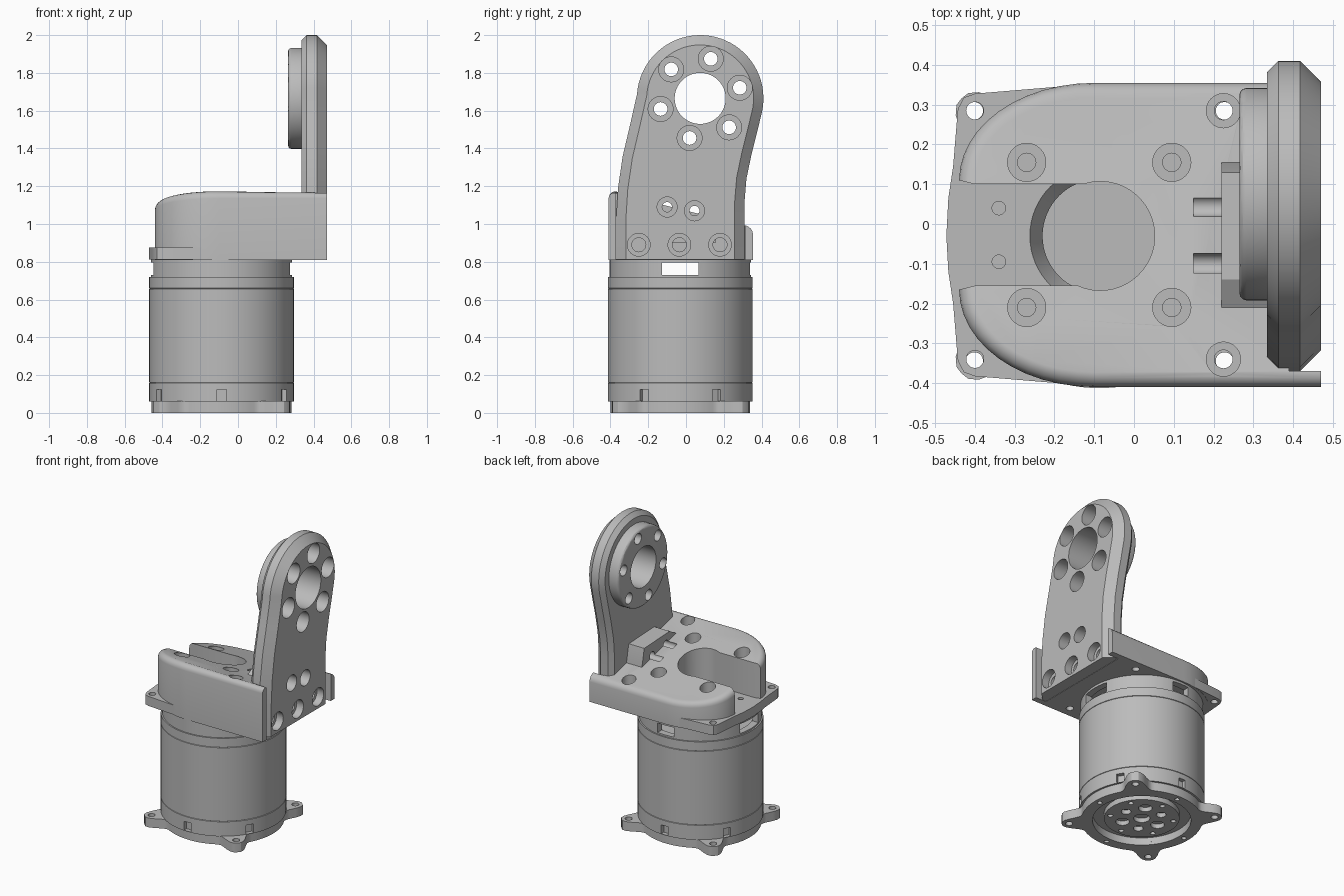
import bpy, bmesh, math
from math import sin, cos, radians, hypot
from mathutils import Vector, Matrix

if "Cube" in bpy.data.objects:
    bpy.data.objects.remove(bpy.data.objects["Cube"])

CX, CY = -0.087, -0.03        # motor axis
parts = []

metal = bpy.data.materials.new("light grey metal")
metal.use_nodes = True
metal.diffuse_color = (0.5, 0.5, 0.5, 1)
metal.node_tree.nodes["Principled BSDF"].inputs["Base Color"].default_value = (0.5, 0.5, 0.5, 1)


def finish(name, bm, keep=True):
    bmesh.ops.recalc_face_normals(bm, faces=bm.faces[:])
    me = bpy.data.meshes.new(name)
    bm.to_mesh(me)
    bm.free()
    ob = bpy.data.objects.new(name, me)
    bpy.context.collection.objects.link(ob)
    if keep:
        parts.append(ob)
    return ob


def prism(name, pts, lo, hi, axis="z", tweak=None):
    """Extrude an outline along z (x, y points) or x (y, z points)."""
    place = (lambda a, b: (a, b, lo)) if axis == "z" else (lambda a, b: (lo, a, b))
    bm = bmesh.new()
    face = bm.faces.new([bm.verts.new(place(*p)) for p in pts])
    ext = bmesh.ops.extrude_face_region(bm, geom=[face])["geom"]
    d = hi - lo
    bmesh.ops.translate(bm, vec=(0, 0, d) if axis == "z" else (d, 0, 0),
                        verts=[g for g in ext if isinstance(g, bmesh.types.BMVert)])
    bmesh.ops.recalc_face_normals(bm, faces=bm.faces[:])
    if tweak:
        tweak(bm)
    return finish(name, bm)


def bevel(bm, test, size, segments):
    edges = [e for e in bm.edges if test(e.verts[0].co) and test(e.verts[1].co)]
    bmesh.ops.bevel(bm, geom=edges, offset=size, offset_type="OFFSET",
                    segments=segments, profile=0.5, affect="EDGES", clamp_overlap=False)


def rod(name, r, p0, p1, r2=None, keep=False, n=32):
    p0, p1 = Vector(p0), Vector(p1)
    d = p1 - p0
    bm = bmesh.new()
    m = Matrix.Translation((p0 + p1) / 2) @ d.to_track_quat("Z", "Y").to_matrix().to_4x4()
    bmesh.ops.create_cone(bm, cap_ends=True, segments=n, radius1=r,
                          radius2=r if r2 is None else r2, depth=d.length, matrix=m)
    return finish(name, bm, keep)


def box(center, size, turn=0):
    bm = bmesh.new()
    m = Matrix.Translation((CX, CY, 0)) @ Matrix.Rotation(turn, 4, "Z") @ Matrix.Translation(center)
    bmesh.ops.create_cube(bm, size=1, matrix=m @ Matrix.Diagonal((*size, 1)))
    return finish("cutter", bm, False)


def lathe(name, profile, closed=False):
    bm = bmesh.new()
    vs = [bm.verts.new((CX + r, CY, z)) for r, z in profile]
    pairs = list(zip(vs, vs[1:])) + ([(vs[-1], vs[0])] if closed else [])
    es = [bm.edges.new(p) for p in pairs]
    bmesh.ops.spin(bm, geom=vs + es, axis=(0, 0, 1), cent=(CX, CY, 0),
                   angle=2 * math.pi, steps=72)
    bmesh.ops.remove_doubles(bm, verts=bm.verts[:], dist=1e-5)
    return finish(name, bm)


def cut(cutter, *targets):
    cutter.hide_render = True
    for ob in targets:
        bpy.context.view_layer.objects.active = ob
        mod = ob.modifiers.new("cut", "BOOLEAN")
        mod.operation, mod.solver, mod.object = "DIFFERENCE", "EXACT", cutter
        bpy.ops.object.modifier_apply(modifier=mod.name)
    bpy.data.objects.remove(cutter)


def polar(r, deg):
    return CX + r * cos(radians(deg)), CY + r * sin(radians(deg))


# Motor body with thin seams and six small slots
body = lathe("motor_body", [
    (0, .05), (.3, .05), (.3, .02), (.368, .02), (.368, .06), (.383, .06),
    (.383, .158), (.379, .16), (.383, .162), (.383, .656), (.379, .658),
    (.383, .66), (.383, .72), (0, .72)])
for k in range(6):
    cut(box((.38, 0, .093), (.05, .05, .06), radians(30 + 60 * k)), body)

# Open neck with windows
neck = lathe("motor_neck", [(.374, .715), (.374, .812), (.33, .812), (.33, .715)], True)
cut(box((0, 0, .763), (1, .195, .064)), neck)
cut(box((0, .35, .763), (.12, .2, .064)), neck)

# Base flange with four ears
outline = []
for i in range(144):
    a = 2.5 * i
    d = abs((a % 90) - 45)
    outline.append(polar(.37 + .12 * math.exp(-(radians(d) / .16) ** 3), a))
flange = prism("base_flange", outline, 0, .062)
cut(rod("cutter", .3, (CX, CY, -.1), (CX, CY, .1), n=64), flange)
for k in range(4):
    for r, a, size in ((.445, 45, .022), (.335, 0, .015)):
        x, y = polar(r, a + 90 * k)
        cut(rod("cutter", size, (x, y, -.1), (x, y, .1)), flange)

# Rotor plate seen from underneath
rotor = rod("rotor_plate", .23, (CX, CY, .015), (CX, CY, .055), keep=True, n=64)
holes = [(0, 0, .05)] + [(.125, 60 * k, .042 if k % 2 else .03) for k in range(6)]
holes += [(.195, 30 + 60 * k, .016) for k in range(6)]
for r, a, size in holes:
    x, y = polar(r, a)
    cut(rod("cutter", size, (x, y, -.1), (x, y, .045)), rotor)

# Thin mounting plate under the bracket
left = [(-.1, -.408), (-.4, -.383), (-.428, -.373), (-.443, -.345), (-.455, -.2), (-.467, -.12),
        (-.472, -.03)]
mirror = [(x, -.055 - y) for x, y in reversed(left[:-1])]
plate = prism("mounting_plate", [(.3, -.4)] + left + mirror + [(.3, .345)], .812, .876)
cut(rod("cutter", .132, (CX, CY, .79), (CX, CY, .88), r2=.177, n=64), plate)
for y in (.285, -.34):
    cut(rod("cutter", .022, (-.4, y, .7), (-.4, y, 1)), plate)
for y in (.04, -.095):
    cut(rod("cutter", .017, (-.34, y, .85), (-.34, y, 1)), plate)

# Sloping bracket: U-shaped in plan, with side flanges around the arm
MID = -.0275
arc = [(-.1 - .34 * sin(radians(7.5 * i)), .1375 + .245 * cos(radians(7.5 * i))) for i in range(13)]
front = [(x, MID - y) for x, y in arc]
back = [(x, MID + y) for x, y in reversed(arc)]
bore = [(-.085 + .137 * cos(radians(-114 + 7.4 * i)), -.03 + .137 * sin(radians(-114 + 7.4 * i)))
        for i in range(31)]
plan = ([(.47, -.41)] + front + [(-.4, -.155)] + bore + [(-.4, .1)] + back
        + [(.47, .355), (.47, .315), (.39, .315), (.39, -.37), (.47, -.37)])


def on_outer_rim(co):
    side = abs(co.y - MID)
    return co.z > .9 and side > .136 and hypot(min(co.x + .1, 0) / .34, (side - .1375) / .245) > .98


def slope_top(bm):
    for v in bm.verts:
        if v.co.z > 1:
            v.co.z = 1.168 - .25 * (v.co.y + .39)
    bevel(bm, on_outer_rim, .037, 4)


bracket = prism("bracket", plan, .81, 1.3, tweak=slope_top)
for x, y, r in [(x, y, .048) for x in (-.27, .095) for y in (.155, -.21)] + \
               [(.225, .285, .043), (.225, -.34, .043)]:
    cut(rod("cutter", r, (x, y, .93), (x, y, 1.5)), bracket)
    cut(rod("cutter", .023, (x, y, .7), (x, y, 1.5)), bracket, plate)

# Small rib joining the bracket to the arm
rib = prism("arm_rib", [(-.215, .9), (.155, .9), (.155, 1.03), (.13, 1.15), (-.14, 1.162), (-.215, 1.12)],
            .22, .345, "x")

# Upright arm with a round head and chamfered faces
HY, HZ = .075, 1.665
head = [(HY + .335 * cos(radians(a)), HZ + .335 * sin(radians(a))) for a in range(-14, 177, 5)]
arm_pts = ([(-.37, .812), (.31, .812), (.31, 1.12), (.32, 1.24), (.347, 1.37), (.375, 1.48)] + head
           + [(-.295, 1.53), (-.335, 1.36), (-.36, 1.19), (-.37, 1.03)])


def chamfer_arm(bm):
    for x, size in ((.335, .028), (.47, .052)):
        edges = [e for e in bm.edges if all(abs(v.co.x - x) < 1e-4 for v in e.verts)
                 and any(v.co.z > .9 for v in e.verts)]
        bmesh.ops.bevel(bm, geom=edges, offset=size, offset_type="OFFSET", segments=1,
                        affect="EDGES", clamp_overlap=False)


arm = prism("upright_arm", arm_pts, .335, .47, "x", chamfer_arm)

# Round boss on the inner side of the head
ring = [(HY + .267 * cos(radians(5 * i)), HZ + .267 * sin(radians(5 * i))) for i in range(72)]
boss = prism("head_boss", ring, .265, .34, "x", lambda bm: bevel(bm, lambda co: co.x < .3, .018, 3))

# Head bore and its ring of six counterbored holes
cut(rod("cutter", .135, (.1, HY, HZ), (.6, HY, HZ), n=64), arm, boss)
for k in range(6):
    a = radians(15 + 60 * k)
    y, z = HY + .217 * cos(a), HZ + .217 * sin(a)
    cut(rod("cutter", .066, (.38, y, z), (.6, y, z)), arm)
    cut(rod("cutter", .036, (.1, y, z), (.6, y, z)), arm, boss)

# Holes at the foot of the arm
for y, z in ((-.1, 1.09), (.045, 1.07)):
    cut(rod("cutter", .053, (.4, y, z), (.6, y, z)), arm)
    cut(rod("cutter", .026, (.15, y, z), (.6, y, z)), arm, rib, bracket)
for y in (-.25, -.035, .18):
    cut(rod("cutter", .06, (.42, y, .89), (.6, y, .89)), arm)
    cut(rod("cutter", .037, (.3, y, .89), (.6, y, .89)), arm, bracket)

# Colour and shading
bpy.ops.object.select_all(action="DESELECT")
for ob in parts:
    ob.data.materials.clear()
    ob.data.materials.append(metal)
    ob.select_set(True)
bpy.context.view_layer.objects.active = parts[0]
bpy.ops.object.shade_smooth_by_angle(angle=radians(30))
